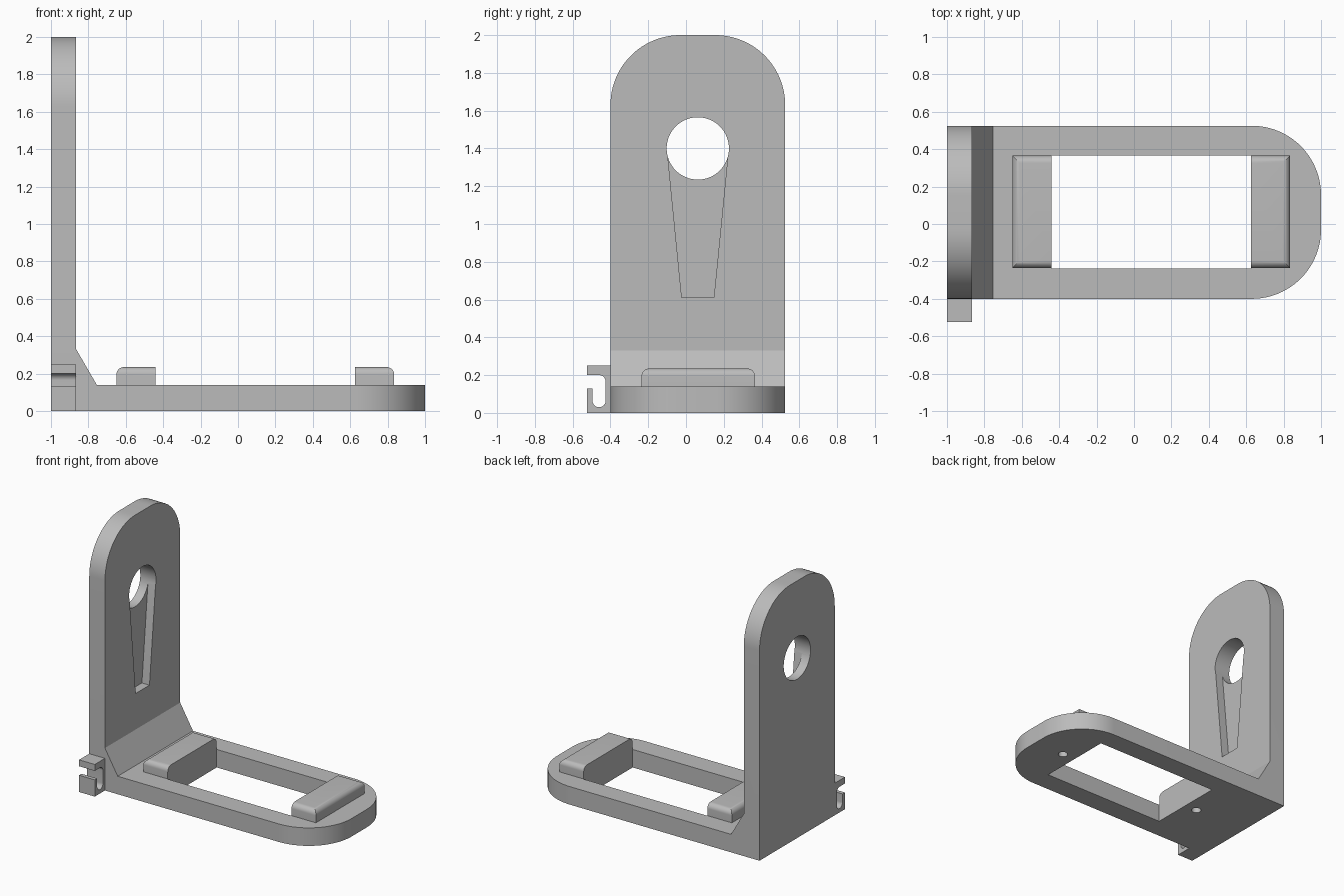
import bpy, bmesh, math
from mathutils import Vector

if "Cube" in bpy.data.objects:
    bpy.data.objects.remove(bpy.data.objects["Cube"], do_unlink=True)

grey = bpy.data.materials.new("grey plastic")
grey.use_nodes = True
grey.diffuse_color = (0.5, 0.5, 0.5, 1)
grey.node_tree.nodes["Principled BSDF"].inputs["Base Color"].default_value = (0.5, 0.5, 0.5, 1)

MID = 0.0625           # y of the bracket's centre line
FRONT, BACK = -0.4, 0.525
INNER = -0.865         # inner face of the upright


def prism(name, points, axis, lo, hi, bevel_test=None, radius=0, segments=16):
    """Extrude a closed outline along x, y or z, then round the chosen edges."""
    place = {"x": lambda a, b, t: (t, a, b),
             "y": lambda a, b, t: (a, t, b),
             "z": lambda a, b, t: (a, b, t)}[axis]
    bm = bmesh.new()
    face = bm.faces.new([bm.verts.new(place(a, b, lo)) for a, b in points])
    ext = bmesh.ops.extrude_face_region(bm, geom=[face])
    shift = Vector(place(0, 0, hi - lo))
    bmesh.ops.translate(bm, vec=shift, verts=[v for v in ext["geom"] if isinstance(v, bmesh.types.BMVert)])
    bmesh.ops.recalc_face_normals(bm, faces=bm.faces)
    if bevel_test:
        edges = [e for e in bm.edges if bevel_test(e.verts[0].co, e.verts[1].co)]
        bmesh.ops.bevel(bm, geom=edges, offset=radius, segments=segments, profile=0.5, affect="EDGES")
    mesh = bpy.data.meshes.new(name)
    bm.to_mesh(mesh)
    bm.free()
    mesh.materials.append(grey)
    obj = bpy.data.objects.new(name, mesh)
    bpy.context.collection.objects.link(obj)
    return obj


def rect(a0, a1, b0, b1):
    return [(a0, b0), (a1, b0), (a1, b1), (a0, b1)]


def arc(a, b, r, start, end, n=16):
    steps = [math.radians(start + (end - start) * i / n) for i in range(n + 1)]
    return [(a + r * math.cos(t), b + r * math.sin(t)) for t in steps]


def circle(a, b, r, n=64):
    return arc(a, b, r, 0, 360, n)[:-1]


def combine(target, other, operation):
    """Apply a boolean and discard the helper."""
    mod = target.modifiers.new("combine", "BOOLEAN")
    mod.operation, mod.solver, mod.object = operation, "EXACT", other
    bpy.context.view_layer.objects.active = target
    bpy.ops.object.modifier_apply(modifier=mod.name)
    bpy.data.objects.remove(other, do_unlink=True)


# L-shaped body with a chamfered inner corner and rounded ends
side = [(-1, 0), (1, 0), (1, 0.14), (-0.755, 0.14), (INNER, 0.33), (INNER, 2), (-1, 2)]
body = prism("bracket_body", side, "y", FRONT, BACK,
             lambda p, q: abs(p.y - q.y) < 0.01 and (min(p.x, q.x) > 0.99 or min(p.z, q.z) > 1.99)
             and abs(p.y - q.y) > 1 or
             (abs(p.y - q.y) < 0.01 and (min(p.x, q.x) > 0.99 or min(p.z, q.z) > 1.99)),
             0.37, 24)

# Raised pads: one rounded slab, split in two by the window
pads = prism("raised_pads", rect(-0.65, 0.835, -0.235, 0.365), "z", 0.1, 0.235,
             lambda p, q: min(p.z, q.z) > 0.23, 0.04, 10)
combine(body, pads, "UNION")
combine(body, prism("window_cutter", rect(-0.44, 0.625, -0.237, 0.367), "z", -0.1, 0.4), "DIFFERENCE")

# Keyhole: round hole through the upright, tapered pocket on the inner face
taper = [(MID - 0.163, 1.4), (MID - 0.085, 0.61), (MID + 0.085, 0.61), (MID + 0.163, 1.4)]
combine(body, prism("pocket_cutter", taper, "x", INNER - 0.065, -0.8), "DIFFERENCE")
combine(body, prism("hole_cutter", circle(MID, 1.4, 0.165), "x", -1.1, -0.8), "DIFFERENCE")

# Blind holes under the pads
for x in (-0.545, 0.735):
    combine(body, prism("pilot_cutter", circle(x, MID, 0.035, 32), "z", -0.1, 0.15), "DIFFERENCE")

# Cable hook on the front edge of the upright
hook_outline = ([(-0.525, 0), (-0.39, 0), (-0.39, 0.25), (-0.525, 0.25), (-0.525, 0.2)]
                + arc(-0.46, 0.165, 0.035, 90, 0)
                + arc(-0.46, 0.065, 0.035, 0, -180)
                + [(-0.495, 0.13), (-0.525, 0.13)])
combine(body, prism("cable_hook", hook_outline, "x", -1, INNER), "UNION")

# Smooth the curved faces, keep corners crisp
bpy.ops.object.select_all(action="DESELECT")
body.select_set(True)
bpy.context.view_layer.objects.active = body
bpy.ops.object.shade_smooth_by_angle(angle=math.radians(30))
